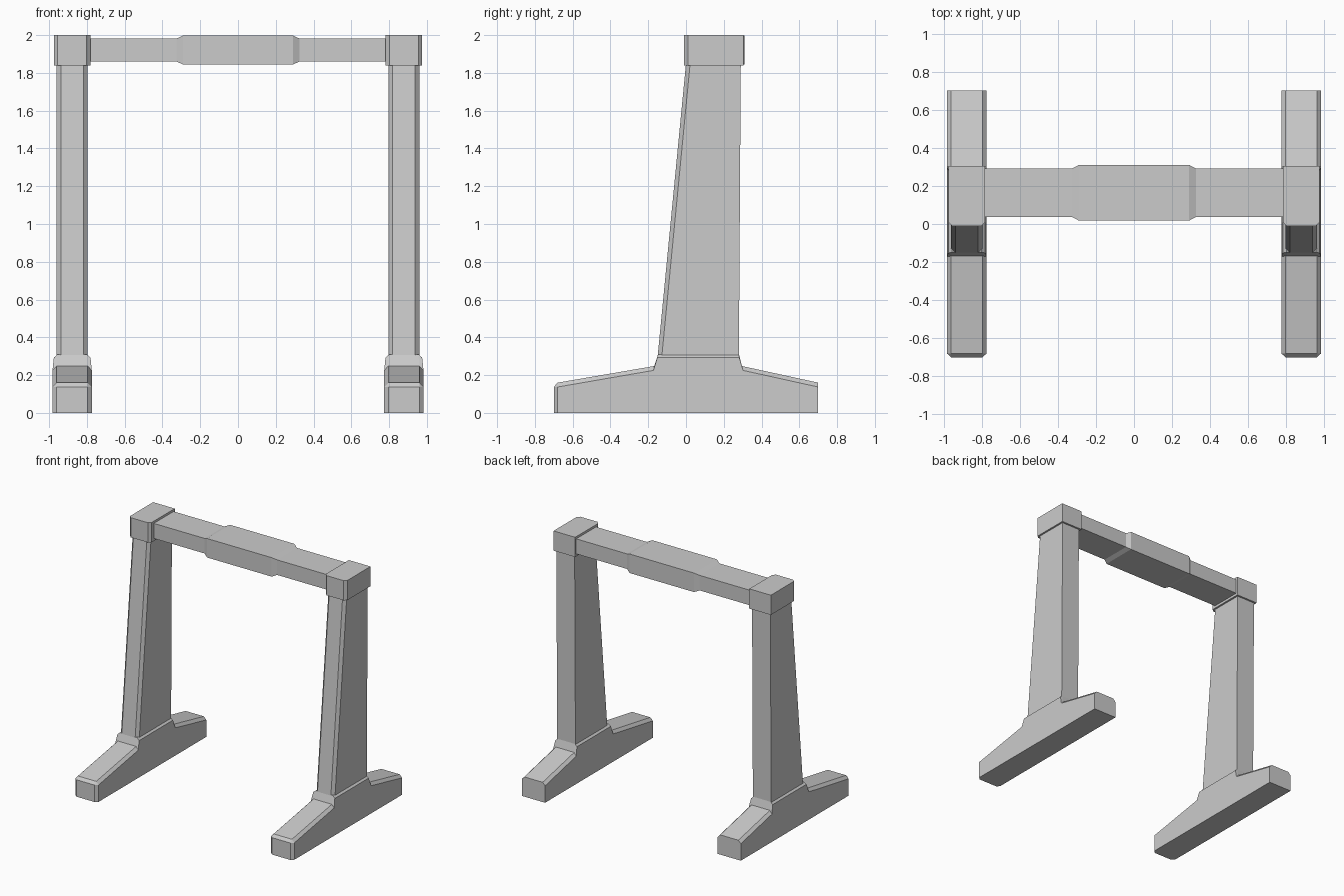
import bpy, bmesh

if "Cube" in bpy.data.objects:
    bpy.data.objects.remove(bpy.data.objects["Cube"])


def loft(name, sections):
    """Join equal-length point rings into a closed solid."""
    bm = bmesh.new()
    rings = [[bm.verts.new(p) for p in s] for s in sections]
    n = len(rings[0])
    for a, b in zip(rings, rings[1:]):
        for i in range(n):
            j = (i + 1) % n
            bm.faces.new((a[i], a[j], b[j], b[i]))
    bm.faces.new(rings[0])
    bm.faces.new(rings[-1][::-1])
    bmesh.ops.remove_doubles(bm, verts=bm.verts, dist=0.0005)
    bmesh.ops.recalc_face_normals(bm, faces=bm.faces)
    me = bpy.data.meshes.new(name)
    bm.to_mesh(me)
    bm.free()
    ob = bpy.data.objects.new(name, me)
    bpy.context.collection.objects.link(ob)
    return ob


def post_ring(cx, hw, front, back, z, c=0.022):
    """Rectangle with its two front corners cut."""
    pts = [(-hw, back), (-hw, front + c), (-hw + c, front),
           (hw - c, front), (hw, front + c), (hw, back)]
    return [(cx + x, y, z) for x, y in pts]


# foot side outline (y, z, half width) and raised middle outline
SIDE = [(-0.68, 0, .104), (-0.68, .137, .104), (-0.68, .137, .104),
        (-0.172, .225, .104), (-0.152, .293, .097), (0.282, .293, .097),
        (0.302, .225, .104), (0.70, .137, .104), (0.70, 0, .104)]
MID = [(-0.70, 0, .082), (-0.70, .137, .082), (-0.68, .16, .082),
       (-0.168, .248, .082), (-0.148, .31, .077), (0.28, .31, .077),
       (0.296, .248, .082), (0.70, .16, .082), (0.70, 0, .082)]

for label, cx in (("left", -0.878), ("right", 0.878)):
    # foot with chamfered upper and front edges
    loft(label + "_foot", [[(cx + s * w, y, z) for y, z, w in prof]
                           for s, prof in ((-1, SIDE), (-1, MID), (1, MID), (1, SIDE))])
    # tapered upright
    loft(label + "_upright", [post_ring(cx, 0.082, -0.15, 0.28, 0.30),
                              post_ring(cx, 0.082, 0.0, 0.29, 1.85)])
    # cap block
    loft(label + "_cap", [post_ring(cx, 0.097, -0.01, 0.305, z, 0.02)
                          for z in (1.84, 2.0)])

# crossbar with thicker middle
bar = []
for x, hy, hz in ((-0.80, .127, .061), (-0.325, .127, .061), (-0.29, .146, .077),
                  (0.29, .146, .077), (0.325, .127, .061), (0.80, .127, .061)):
    bar.append([(x, 0.164 + sy * hy, 1.921 + sz * hz)
                for sy, sz in ((-1, -1), (1, -1), (1, 1), (-1, 1))])
loft("crossbar", bar)
